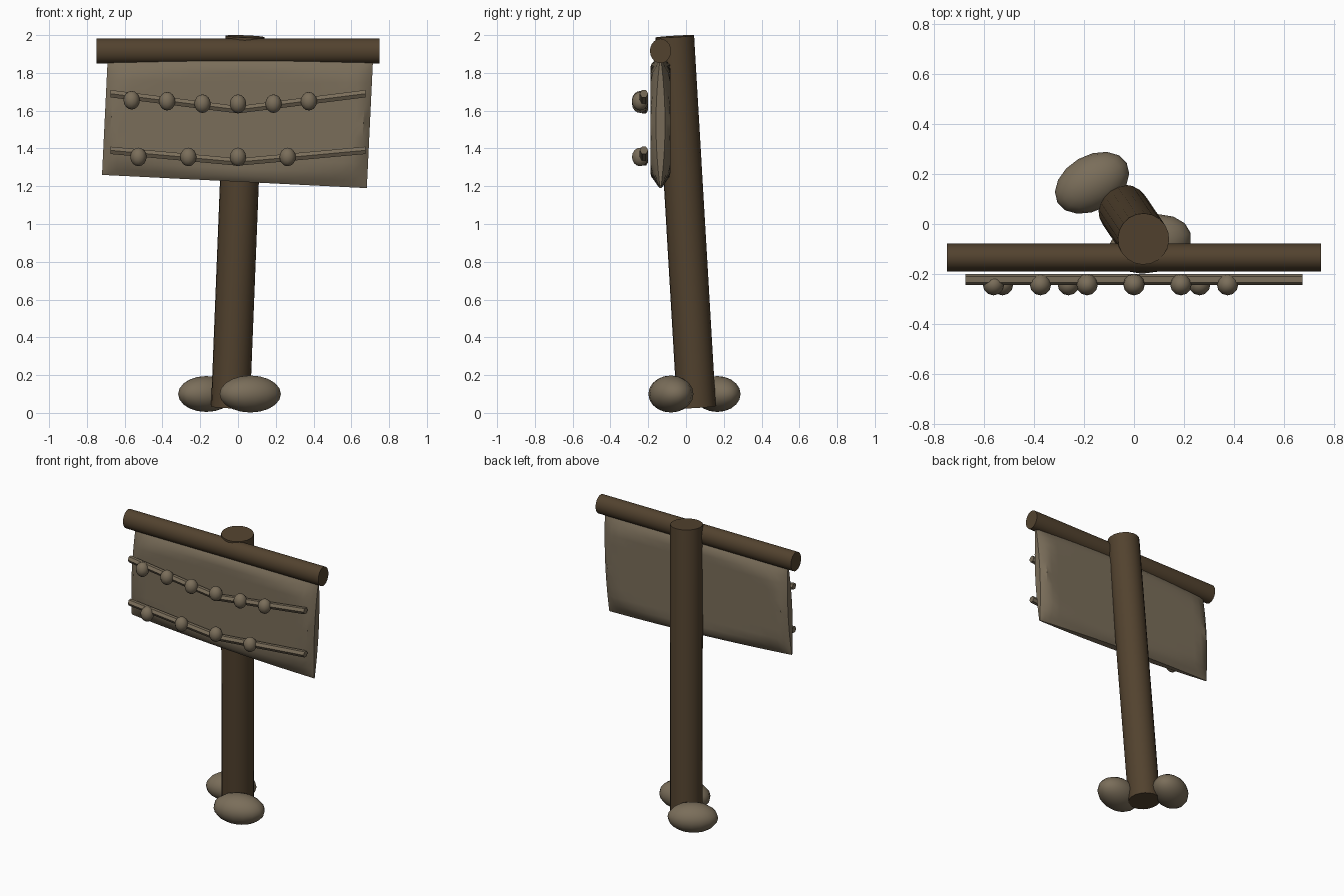
import bpy, bmesh, math
from mathutils import Vector

cube = bpy.data.objects.get("Cube")
if cube:
    bpy.data.objects.remove(cube, do_unlink=True)


def material(name, rgb):
    m = bpy.data.materials.new(name)
    m.use_nodes = True
    m.diffuse_color = (*rgb, 1)
    m.node_tree.nodes["Principled BSDF"].inputs["Base Color"].default_value = (*rgb, 1)
    return m


wood = material("dark wood", (0.085, 0.055, 0.028))
tan = material("tan hide and stone", (0.195, 0.155, 0.102))


def finish(obj, name, mat, angle=40):
    obj.name = name
    obj.data.materials.append(mat)
    bpy.ops.object.select_all(action='DESELECT')
    obj.select_set(True)
    bpy.context.view_layer.objects.active = obj
    bpy.ops.object.shade_smooth_by_angle(angle=math.radians(angle))
    return obj


def log(name, start, end, radius, sides=20):
    a, b = Vector(start), Vector(end)
    bpy.ops.mesh.primitive_cylinder_add(vertices=sides, radius=radius,
                                        depth=(b - a).length, location=(a + b) / 2)
    obj = bpy.context.object
    obj.rotation_euler = (b - a).to_track_quat('Z', 'Y').to_euler()
    return finish(obj, name, wood)


def ellipsoid(name, center, radii, turn=0, segments=16, rings=10):
    bpy.ops.mesh.primitive_uv_sphere_add(segments=segments, ring_count=rings, radius=1,
                                         location=center, rotation=(0, 0, math.radians(turn)))
    obj = bpy.context.object
    obj.scale = radii
    return finish(obj, name, tan, 60)


# Leaning post and crossbar
log("post", (-0.04, 0.055, 0.03), (0.038, -0.06, 1.993), 0.103)
bar = log("crossbar", (-0.75, -0.135, 1.916), (0.75, -0.135, 1.916), 0.065)
bar.scale = (0.86, 1, 1)

# Stones at the foot
ellipsoid("back_stone", (-0.168, 0.165, 0.1), (0.16, 0.11, 0.095), 30)
ellipsoid("front_stone", (0.065, -0.08, 0.1), (0.168, 0.115, 0.098), 15)


# Stretched hide: a crooked panel, full in the middle and pinched at the corners
def hide_half_thickness(u, v):
    from_side, from_end = (1 - abs(u)) * 0.7, (1 - abs(v)) * 0.32
    along = u if from_end < from_side else v
    rim = 0.022 * (1 - along ** 2)
    width = 0.035 + 0.075 * along ** 2
    t = min(1, min(from_side, from_end) / width)
    return 0.002 + rim + (0.052 - rim) * t


def hide_panel(cols=20, rows=14):
    bl, br = Vector((-0.72, 0, 1.26)), Vector((0.682, 0, 1.19))
    tl, tr = Vector((-0.69, 0, 1.875)), Vector((0.715, 0, 1.875))
    bm = bmesh.new()
    sheets = []
    for side in (-1, 1):
        grid = []
        for j in range(rows + 1):
            v = math.sin((j / rows - 0.5) * math.pi)
            row = []
            for i in range(cols + 1):
                u = math.sin((i / cols - 0.5) * math.pi)
                p = bl.lerp(br, (u + 1) / 2).lerp(tl.lerp(tr, (u + 1) / 2), (v + 1) / 2)
                p.y = -0.135 + side * hide_half_thickness(u, v)
                row.append(bm.verts.new(p))
            grid.append(row)
        sheets.append(grid)
        for j in range(rows):
            for i in range(cols):
                bm.faces.new((grid[j][i], grid[j][i + 1], grid[j + 1][i + 1], grid[j + 1][i]))

    # Thin rim joining the two sheets
    def border(g):
        return (g[0][:-1] + [r[-1] for r in g[:-1]] + g[-1][:0:-1]
                + [r[0] for r in g[:0:-1]])
    front, back = border(sheets[0]), border(sheets[1])
    for k in range(len(front)):
        n = (k + 1) % len(front)
        bm.faces.new((front[k], front[n], back[n], back[k]))
    bmesh.ops.recalc_face_normals(bm, faces=bm.faces)
    mesh = bpy.data.meshes.new("hide_panel")
    bm.to_mesh(mesh)
    bm.free()
    obj = bpy.data.objects.new("hide_panel", mesh)
    bpy.context.collection.objects.link(obj)
    finish(obj, "hide_panel", tan, 35)


hide_panel()


# Sagging six-sided cords
def cord(name, end_z, mid_z, y=-0.2225, half=0.675, r=0.0225, sides=6):
    bm = bmesh.new()
    rings = []
    for x, z in ((-half, end_z), (0, mid_z), (half, end_z)):
        rings.append([bm.verts.new((x, y + r * math.cos(a), z + r * math.sin(a)))
                      for a in (math.tau * k / sides for k in range(sides))])
    for a, b in zip(rings, rings[1:]):
        for k in range(sides):
            n = (k + 1) % sides
            bm.faces.new((a[k], a[n], b[n], b[k]))
    bm.faces.new(rings[0])
    bm.faces.new(rings[-1])
    bmesh.ops.recalc_face_normals(bm, faces=bm.faces)
    mesh = bpy.data.meshes.new(name)
    bm.to_mesh(mesh)
    bm.free()
    obj = bpy.data.objects.new(name, mesh)
    bpy.context.collection.objects.link(obj)
    finish(obj, name, tan, 30)


cord("upper_cord", 1.69, 1.605)
cord("lower_cord", 1.39, 1.328)

# Beads threaded on the cords
upper = ((-0.563, 1.655), (-0.375, 1.65), (-0.188, 1.637), (0, 1.637), (0.188, 1.637), (0.375, 1.65))
lower = ((-0.527, 1.355), (-0.263, 1.355), (0, 1.355), (0.263, 1.355))
for label, beads in (("upper", upper), ("lower", lower)):
    for n, (x, z) in enumerate(beads, 1):
        ellipsoid(f"{label}_bead_{n}", (x, -0.243, z), (0.043, 0.043, 0.049), 0, 12, 8)
